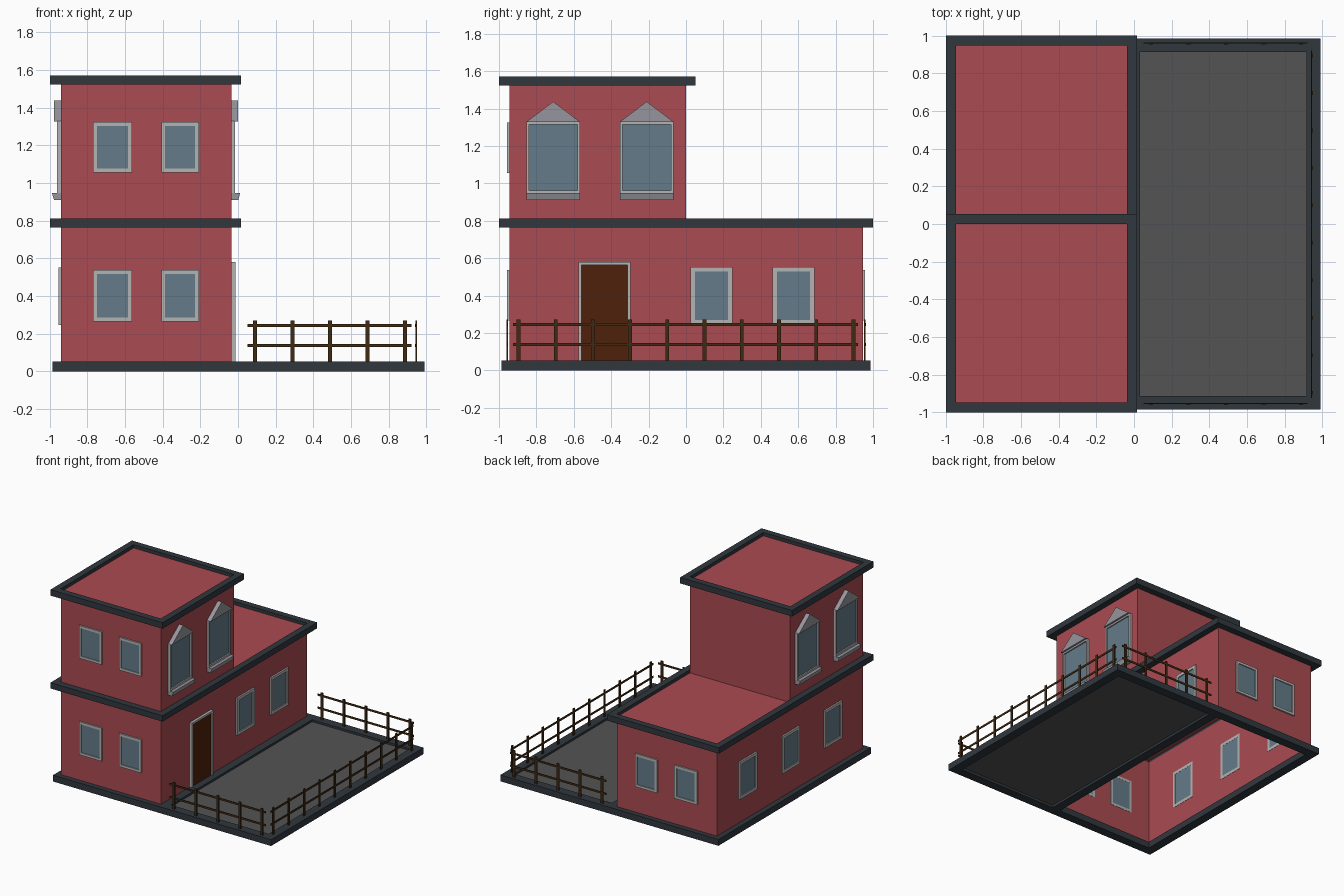
import bpy, bmesh
from mathutils import Matrix, Vector

if "Cube" in bpy.data.objects:
    bpy.data.objects.remove(bpy.data.objects["Cube"])


def mat(name, r, g, b):
    m = bpy.data.materials.new(name)
    m.diffuse_color = [(c / 255) ** 2.2 for c in (r, g, b)] + [1]
    m.use_nodes = True
    m.node_tree.nodes["Principled BSDF"].inputs["Base Color"].default_value = m.diffuse_color
    return m


RED = mat("red_wall", 168, 76, 82)
DARK = mat("dark_trim", 52, 58, 64)
PAVE = mat("paving", 84, 84, 84)
FRAME = mat("frame_grey", 178, 178, 178)
STONE = mat("stone_grey", 150, 148, 156)
GLASS = mat("glass", 100, 122, 136)
DOOR = mat("door_brown", 80, 38, 20)
WOOD = mat("fence_wood", 66, 46, 26)


def axes(u, v, n, origin):
    m = Matrix((u, v, n)).transposed().to_4x4()
    m.translation = Vector(origin)
    return m


# Local axes on each wall: across, up, outward
XL, XR, YF, YB = -0.941, -0.035, -0.945, 0.945
FRONT = axes((1, 0, 0), (0, 0, 1), (0, -1, 0), (0, YF, 0))
BACK = axes((-1, 0, 0), (0, 0, 1), (0, 1, 0), (0, YB, 0))
RIGHT = axes((0, 1, 0), (0, 0, 1), (1, 0, 0), (XR, 0, 0))
LEFT = axes((0, -1, 0), (0, 0, 1), (-1, 0, 0), (XL, 0, 0))
FLAT = Matrix.Identity(4)


def finish(name, bm, material, m=FLAT):
    bmesh.ops.recalc_face_normals(bm, faces=bm.faces)
    bm.transform(m)
    me = bpy.data.meshes.new(name)
    bm.to_mesh(me)
    bm.free()
    me.materials.append(material)
    ob = bpy.data.objects.new(name, me)
    bpy.context.collection.objects.link(ob)
    return ob


def add_prism(bm, pts, vec):
    a = [bm.verts.new(p) for p in pts]
    b = [bm.verts.new(Vector(p) + Vector(vec)) for p in pts]
    bm.faces.new(a)
    bm.faces.new(b)
    for i in range(len(a)):
        j = (i + 1) % len(a)
        bm.faces.new((a[i], a[j], b[j], b[i]))


def prism(name, pts, vec, material, m=FLAT):
    bm = bmesh.new()
    add_prism(bm, pts, vec)
    return finish(name, bm, material, m)


def rect(x0, x1, y0, y1, z):
    return [(x0, y0, z), (x1, y0, z), (x1, y1, z), (x0, y1, z)]


def ring(name, x0, x1, y0, y1, z0, z1, w, material, m=FLAT):
    """Rectangular frame of bar width w."""
    bm = bmesh.new()
    loops = [[bm.verts.new(p) for p in rect(x0 + d, x1 - d, y0 + d, y1 - d, z)]
             for d, z in ((0, z0), (0, z1), (w, z1), (w, z0))]
    for k in range(4):
        a, b = loops[k], loops[(k + 1) % 4]
        for i in range(4):
            j = (i + 1) % 4
            bm.faces.new((a[i], a[j], b[j], b[i]))
    return finish(name, bm, material, m)


def shell(name, y0, y1, z0, z1, roof):
    """Open walls plus a roof sheet sunk inside the trim."""
    bm = bmesh.new()
    lo = [bm.verts.new(p) for p in rect(XL, XR, y0, y1, z0)]
    hi = [bm.verts.new(p) for p in rect(XL, XR, y0, y1, z1)]
    for i in range(4):
        j = (i + 1) % 4
        bm.faces.new((lo[i], lo[j], hi[j], hi[i]))
    finish(name + "_walls", bm, RED)
    bm = bmesh.new()
    f = bm.faces.new([bm.verts.new(p) for p in rect(XL - .004, XR + .004, y0 - .004, y1 + .004, roof)])
    finish(name + "_roof", bm, RED)


# House body
shell("lower_storey", YF, YB, 0.03, 0.765, 0.785)
shell("upper_storey", YF, 0.0, 0.785, 1.525, 1.545)

# Dark trim around base and both roofs
ring("base_trim", -0.984, 0.99, -0.986, 0.986, 0, 0.052, 0.073, DARK)
prism("base_divider", rect(-0.042, 0.031, -0.915, 0.915, 0), (0, 0, 0.052), DARK)
ring("lower_roof_trim", -0.997, 0.017, -1, 1, 0.763, 0.811, 0.053, DARK)
ring("upper_roof_trim", -0.997, 0.017, -1, 0.052, 1.523, 1.572, 0.053, DARK)

# Yard paving
prism("yard_paving", rect(0.03, 0.92, -0.915, 0.915, 0.02), (0, 0, 0.015), PAVE)


def window(name, m, u0, u1, v0, v1, w=0.02, d=0.013):
    ring(name + "_frame", u0, u1, v0, v1, -0.002, d, w, FRAME, m)
    prism(name + "_glass", rect(u0 + w, u1 - w, v0 + w, v1 - w, -0.001),
          (0, 0, d * 0.5), GLASS, m)


# Small square windows, front and back
for i, (a, b) in enumerate(((-0.769, -0.564), (-0.407, -0.207))):
    window(f"front_lower_window_{i}", FRONT, a, b, 0.266, 0.537)
    window(f"front_upper_window_{i}", FRONT, a, b, 1.056, 1.324)
    window(f"back_window_{i}", BACK, -b, -a, 0.266, 0.537)

# Ground floor side windows
for i, c in enumerate((0.137, 0.575)):
    window(f"right_window_{i}", RIGHT, c - 0.112, c + 0.112, 0.246, 0.552, 0.024)
for i, c in enumerate((-0.55, 0.0, 0.55)):
    window(f"left_window_{i}", LEFT, c - 0.112, c + 0.112, 0.246, 0.552, 0.024)

# Tall upper windows with pediment and sill, both sides
for side, m, s in (("right", RIGHT, 1), ("left", LEFT, -1)):
    for i, c in enumerate((-0.71, -0.21)):
        u0, u1 = s * c - 0.144, s * c + 0.144
        n = f"{side}_tall_window_{i}"
        window(n, m, u0, u1, 0.947, 1.33, 0.015, 0.02)
        prism(n + "_pediment", [(u0, 1.328, 0), (u1, 1.328, 0), (s * c, 1.437, 0)],
              (0, 0, 0.035), STONE, m)
        prism(n + "_sill", [(u0, 0.947, 0), (u0, 0.947, 0.047), (u0, 0.91, 0.036), (u0, 0.91, 0)],
              (u1 - u0, 0, 0), STONE, m)

# Door
a, b, t, w = -0.575, -0.297, 0.58, 0.017
prism("door_frame", [(a, .05, 0), (a + w, .05, 0), (a + w, t - w, 0), (b - w, t - w, 0),
                     (b - w, .05, 0), (b, .05, 0), (b, t, 0), (a, t, 0)], (0, 0, 0.021), FRAME, RIGHT)
prism("door_panel", rect(a + w, b - w, 0.05, t - w, 0), (0, 0, 0.01), DOOR, RIGHT)


def fence(name, m, u0, u1, first, count):
    bm = bmesh.new()
    for i in range(count):
        u = first + i * 0.199
        add_prism(bm, rect(u - 0.01, u + 0.01, 0.05, 0.271, -0.004), (0, 0, 0.008))
    for v in (0.138, 0.244):
        add_prism(bm, rect(u0, u1, v - 0.008, v + 0.008, -0.006), (0, 0, 0.005))
    finish(name, bm, WOOD, m)


# Yard fences
Z = (0, 0, 1)
fence("front_fence", axes((1, 0, 0), Z, (0, -1, 0), (0, -0.957, 0)), 0.05, 0.92, 0.09, 5)
fence("back_fence", axes((1, 0, 0), Z, (0, -1, 0), (0, 0.957, 0)), 0.05, 0.92, 0.09, 5)
fence("right_fence", axes((0, 1, 0), Z, (1, 0, 0), (0.947, 0, 0)), -0.925, 0.92, -0.896, 10)
